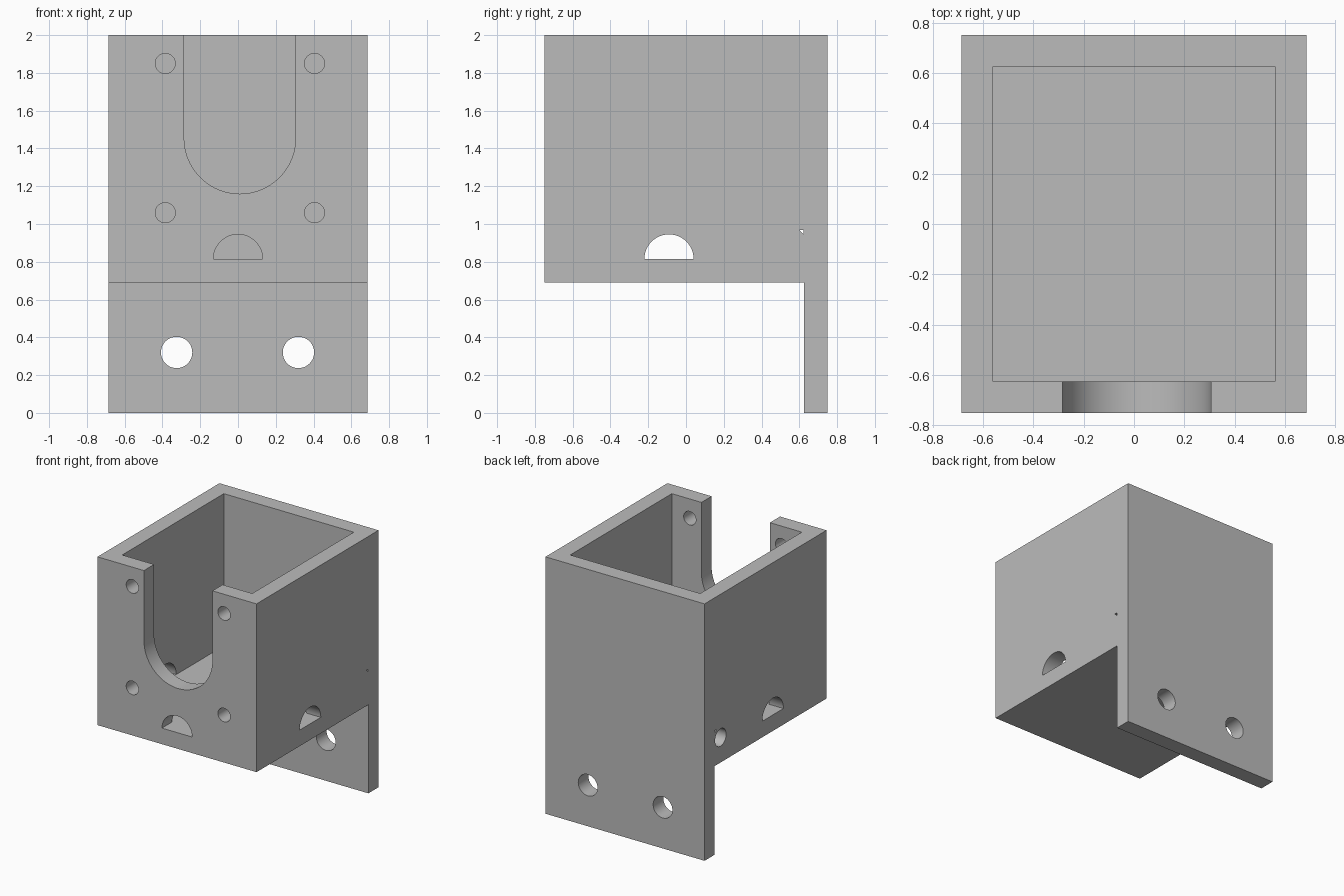
import bpy, bmesh, math
from mathutils import Vector

cube = bpy.data.objects.get("Cube")
if cube:
    bpy.data.objects.remove(cube, do_unlink=True)

grey = bpy.data.materials.new("light grey plastic")
grey.use_nodes = True
grey.diffuse_color = (0.5, 0.5, 0.5, 1)
grey.node_tree.nodes["Principled BSDF"].inputs["Base Color"].default_value = (0.5, 0.5, 0.5, 1)


def prism(name, profile, axis, start, end):
    """Extrude a 2D profile along x (profile in y, z) or along y (profile in x, z)."""
    bm = bmesh.new()
    place = (lambda a, b: (start, a, b)) if axis == "x" else (lambda a, b: (a, start, b))
    face = bm.faces.new([bm.verts.new(place(a, b)) for a, b in profile])
    step = Vector((end - start, 0, 0)) if axis == "x" else Vector((0, end - start, 0))
    extruded = bmesh.ops.extrude_face_region(bm, geom=[face])["geom"]
    bmesh.ops.translate(bm, vec=step, verts=[v for v in extruded if isinstance(v, bmesh.types.BMVert)])
    bmesh.ops.recalc_face_normals(bm, faces=bm.faces)
    mesh = bpy.data.meshes.new(name)
    bm.to_mesh(mesh)
    bm.free()
    mesh.materials.append(grey)
    obj = bpy.data.objects.new(name, mesh)
    bpy.context.collection.objects.link(obj)
    return obj


def arc(a, b, r, first=0, last=360, n=48):
    count = n if last - first == 360 else n + 1
    angles = [math.radians(first + (last - first) * i / n) for i in range(count)]
    return [(a + r * math.cos(t), b + r * math.sin(t)) for t in angles]


def rect(a0, b0, a1, b1):
    return [(a0, b0), (a1, b0), (a1, b1), (a0, b1)]


# Box and hanging mounting plate share one side profile
W, D, WALL, BOTTOM, TOP = 0.685, 0.75, 0.125, 0.69, 2.0
FLOOR = BOTTOM + WALL
body = prism("bracket_box", [(-D, BOTTOM), (D - WALL, BOTTOM), (D - WALL, 0), (D, 0),
                             (D, TOP), (-D, TOP)], "x", -W, W)

# Open-topped cavity
cutters = [prism("cavity", rect(WALL - D, FLOOR, D - WALL, 2.2), "x", WALL - W, W - WALL)]

# U-shaped slot and four screw holes in the front wall
slot = arc(0.01, 1.455, 0.295, 180, 360) + [(0.305, 2.2), (-0.285, 2.2)]
cutters.append(prism("front_slot", slot, "y", -0.9, -0.5))
for x in (-0.385, 0.405):
    for z in (1.06, 1.85):
        cutters.append(prism("screw_hole", arc(x, z, 0.053), "y", -0.9, -0.5))

# Half-round cable openings at floor level, front and both sides
cutters.append(prism("front_arch", arc(0, FLOOR, 0.13, 0, 180), "y", -0.9, -0.5))
cutters.append(prism("side_arch", arc(-0.09, FLOOR, 0.13, 0, 180), "x", -0.9, 0.9))

# Round cable hole in one side wall and a tiny notch near the back corner
cutters.append(prism("cable_hole", arc(0.553, 0.885, 0.068), "x", -0.9, -0.5))
cutters.append(prism("notch", [(0.6, 0.968), (0.622, 0.968), (0.622, 0.945)], "x", -0.9, 0.9))

# Mounting holes in the back plate
for x in (-0.325, 0.32):
    cutters.append(prism("mount_hole", arc(x, 0.32, 0.083), "y", 0.5, 0.9))

# Cut every opening, then drop the cutters
bpy.context.view_layer.objects.active = body
for cutter in cutters:
    mod = body.modifiers.new("cut", "BOOLEAN")
    mod.operation, mod.solver, mod.object = "DIFFERENCE", "EXACT", cutter
    bpy.ops.object.modifier_apply(modifier=mod.name)
    bpy.data.objects.remove(cutter, do_unlink=True)

bpy.ops.object.select_all(action="DESELECT")
body.select_set(True)
bpy.ops.object.shade_smooth_by_angle(angle=math.radians(30))
